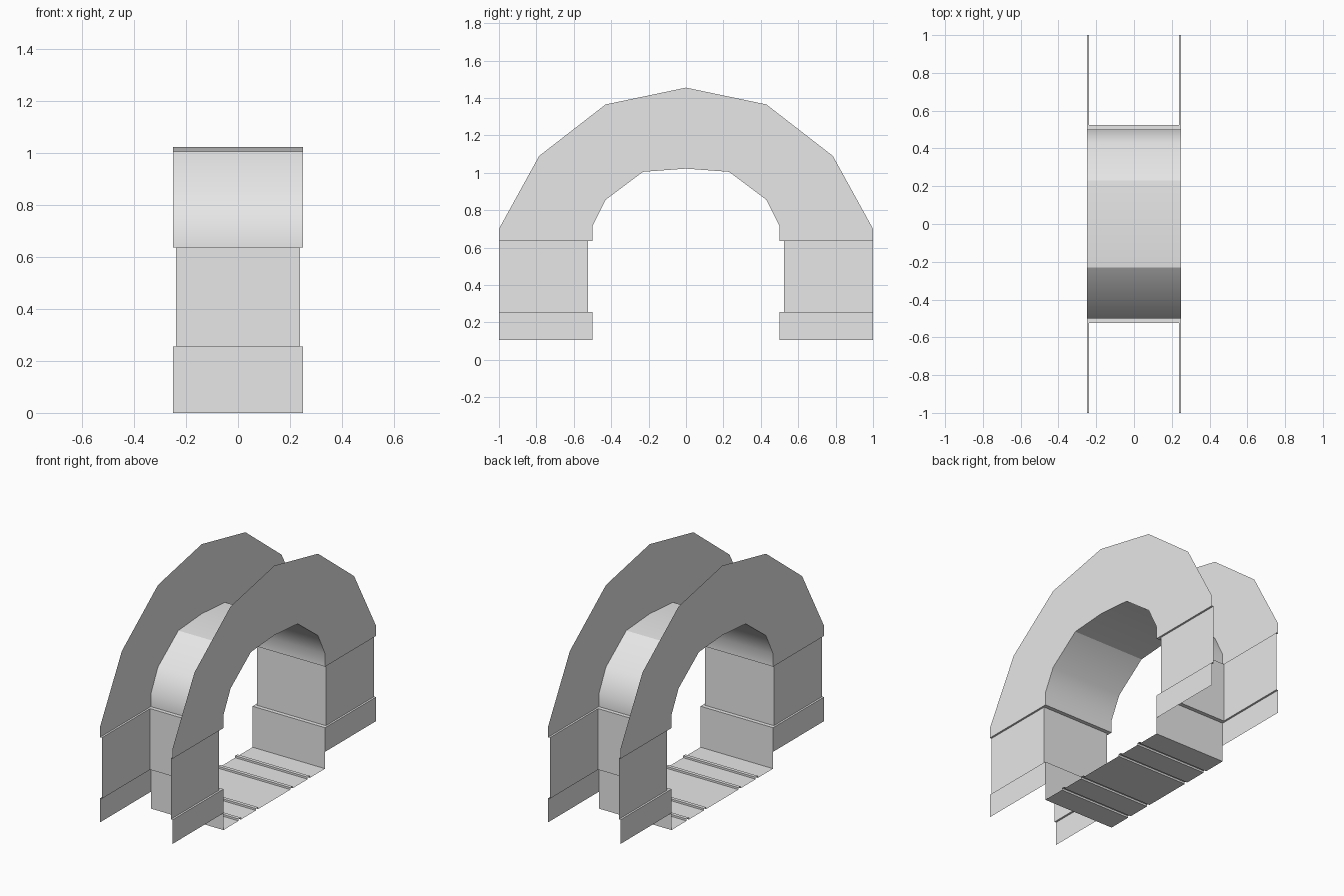
import bpy, bmesh, math
from mathutils import Vector

if "Cube" in bpy.data.objects:
    bpy.data.objects.remove(bpy.data.objects["Cube"])

stone = bpy.data.materials.new("light_grey")
stone.diffuse_color = (0.8, 0.8, 0.8, 1)
stone.use_nodes = True
stone.node_tree.nodes["Principled BSDF"].inputs["Base Color"].default_value = stone.diffuse_color

X, XM = 0.25, 0.238          # half width of the liner, and of the recessed band
Y, YM = 0.5, 0.525           # half opening, and the recessed band
Z0, Z1, Z2 = 0.105, 0.255, 0.635  # plate foot, recess bottom, recess top


def make(name, quads, smooth=False):
    """Build an open shell from (corners, facing direction) pairs."""
    bm = bmesh.new()
    for pts, facing in quads:
        f = bm.faces.new([bm.verts.new(p) for p in pts])
        f.normal_update()
        if f.normal.dot(Vector(facing)) < 0:
            f.normal_flip()
    bmesh.ops.remove_doubles(bm, verts=bm.verts, dist=0.0005)
    me = bpy.data.meshes.new(name)
    bm.to_mesh(me)
    bm.free()
    me.materials.append(stone)
    ob = bpy.data.objects.new(name, me)
    bpy.context.collection.objects.link(ob)
    if smooth:
        bpy.ops.object.select_all(action='DESELECT')
        ob.select_set(True)
        bpy.context.view_layer.objects.active = ob
        bpy.ops.object.shade_smooth_by_angle(angle=math.radians(30))
    return ob


def sweep(profile, facing):
    """Span a (half width, y, z) profile across x."""
    return [([(-a[0], a[1], a[2]), (a[0], a[1], a[2]),
              (b[0], b[1], b[2]), (-b[0], b[1], b[2])], facing(a, b))
            for a, b in zip(profile, profile[1:])]


# Half arch, from springing to crown, as (y, z)
outer = [(1, Z2), (1, 0.70), (0.785, 1.09), (0.43, 1.365), (0, 1.455)]
inner = [(Y, Z2), (Y, 0.715), (0.43, 0.855), (0.23, 1.005), (0, 1.022)]

for sx, side in ((-1, "left"), (1, "right")):
    # Arch face plates
    quads = []
    for s in (-1, 1):
        for i in range(4):
            ring = (outer[i], outer[i + 1], inner[i + 1], inner[i])
            quads.append(([(sx * X, s * y, z) for y, z in ring], (sx, 0, 0)))
    make(side + "_arch_face", quads)

    # Pier plates with a recessed middle band and its ledges
    for s, end in ((-1, "front"), (1, "back")):
        def plate(x, y, a, b):
            return ([(sx * x, s * y, a), (sx * x, s, a), (sx * x, s, b), (sx * x, s * y, b)],
                    (sx, 0, 0))

        def ledge(z, up):
            return ([(sx * XM, s * YM, z), (sx * XM, s, z), (sx * X, s, z), (sx * X, s * YM, z)],
                    (0, 0, up))
        make(f"{side}_{end}_pier_face",
             [plate(X, Y, Z0, Z1), ledge(Z1, 1), plate(XM, YM, Z1, Z2), ledge(Z2, -1)])

# Walls of the opening under the springing
for s, end in ((-1, "front"), (1, "back")):
    wall = [((X, s * Y, 0), (X, s * Y, Z1)), ((XM, s * YM, Z1), (XM, s * YM, Z2))]
    quads = []
    for seg in wall:
        quads += sweep(seg, lambda a, b: (0, -s, 0))
    for z, up in ((Z1, 1), (Z2, -1)):
        quads += sweep([(X, s * Y, z), (X, s * YM, z)], lambda a, b: (0, 0, up))
    make(end + "_opening_wall", quads)

# Curved underside of the arch
curve = [(X, -y, z) for y, z in inner] + [(X, y, z) for y, z in inner[-2::-1]]
make("arch_soffit", sweep(curve, lambda a, b: (0, -(a[1] + b[1]) / 2, 0.6 - (a[2] + b[2]) / 2)),
     smooth=True)

# Floor slab with four narrow raised ribs
path = [(X, -Y, 0)]
for c in (-0.34, -0.17, 0.17, 0.34):
    path += [(X, c - 0.011, 0), (X, c - 0.011, 0.012), (X, c + 0.011, 0.012), (X, c + 0.011, 0)]
path.append((X, Y, 0))
make("floor", sweep(path, lambda a, b: (0, a[2] - b[2], 1)))
